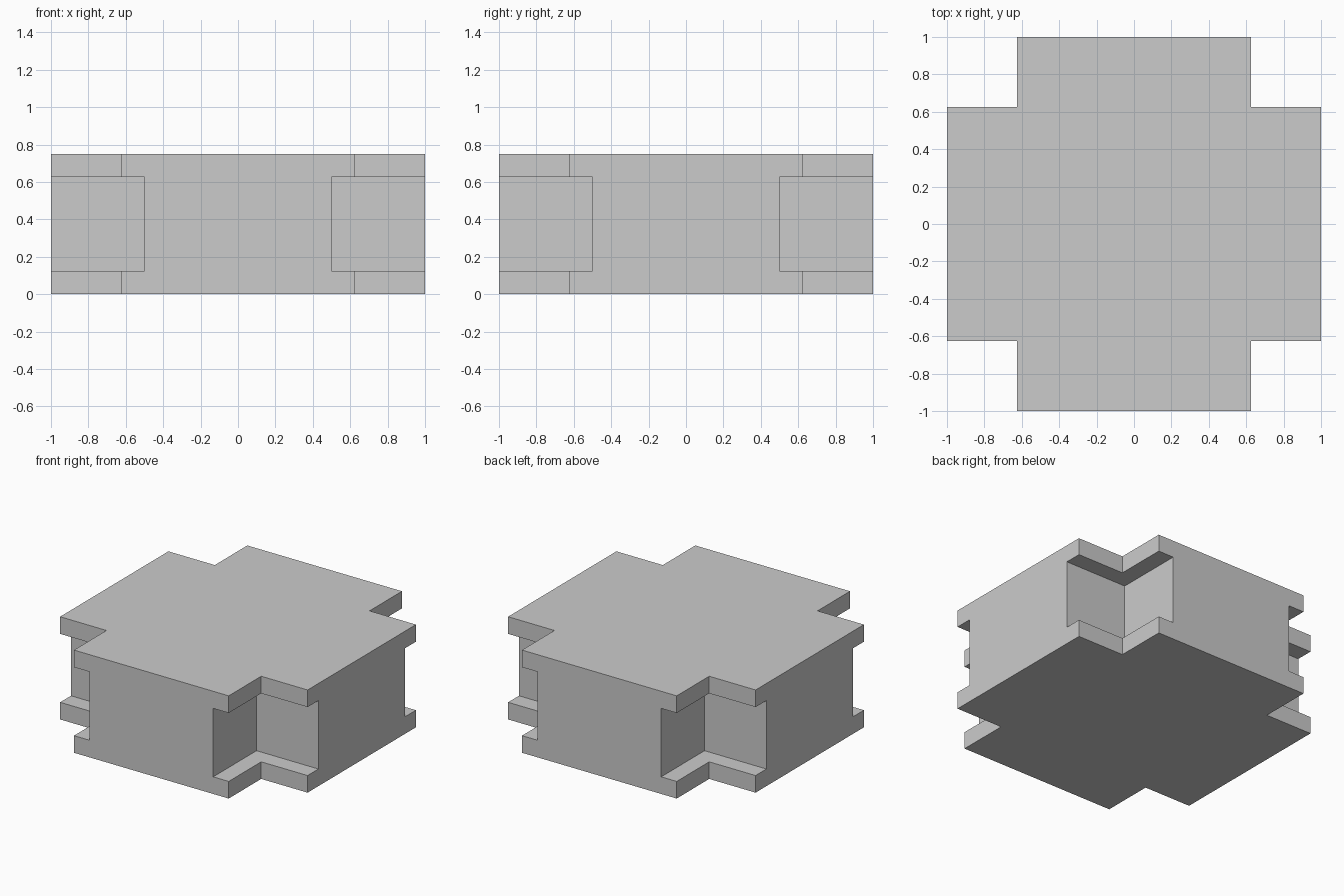
import bpy, bmesh

if "Cube" in bpy.data.objects:
    bpy.data.objects.remove(bpy.data.objects["Cube"])

HEIGHT, ARM, RECESS, PLATE = 0.75, 0.625, 0.5, 0.125


def new_object(name, bm):
    mesh = bpy.data.meshes.new(name)
    bmesh.ops.recalc_face_normals(bm, faces=bm.faces)
    bm.to_mesh(mesh)
    bm.free()
    obj = bpy.data.objects.new(name, mesh)
    bpy.context.collection.objects.link(obj)
    return obj


# Cross-shaped block: one notched corner turned through four quadrants
profile = []
x_y = [(1, -ARM), (1, ARM), (ARM, ARM)]
for _ in range(4):
    profile += x_y
    x_y = [(-y, x) for x, y in x_y]

bm = bmesh.new()
base = bm.faces.new([bm.verts.new((x, y, 0)) for x, y in profile])
top = bmesh.ops.extrude_face_region(bm, geom=[base], use_keep_orig=True)["geom"]
bmesh.ops.translate(bm, vec=(0, 0, HEIGHT),
                    verts=[v for v in top if isinstance(v, bmesh.types.BMVert)])
block = new_object("cross_block", bm)

# Deeper recesses in the corners, between the top and bottom plates
bm = bmesh.new()
outer = 1.2
size, mid = outer - RECESS, (outer + RECESS) / 2
for sx in (-1, 1):
    for sy in (-1, 1):
        cube = bmesh.ops.create_cube(bm, size=1)["verts"]
        bmesh.ops.scale(bm, vec=(size, size, HEIGHT - 2 * PLATE), verts=cube)
        bmesh.ops.translate(bm, vec=(sx * mid, sy * mid, HEIGHT / 2), verts=cube)
cutter = new_object("corner_recess_cutter", bm)
cutter.hide_render = True

cut = block.modifiers.new("corner_recesses", "BOOLEAN")
cut.operation = "DIFFERENCE"
cut.solver = "EXACT"
cut.object = cutter

# Apply the cut and discard the helper
bpy.context.view_layer.objects.active = block
block.select_set(True)
bpy.ops.object.modifier_apply(modifier=cut.name)
bpy.data.objects.remove(cutter)
